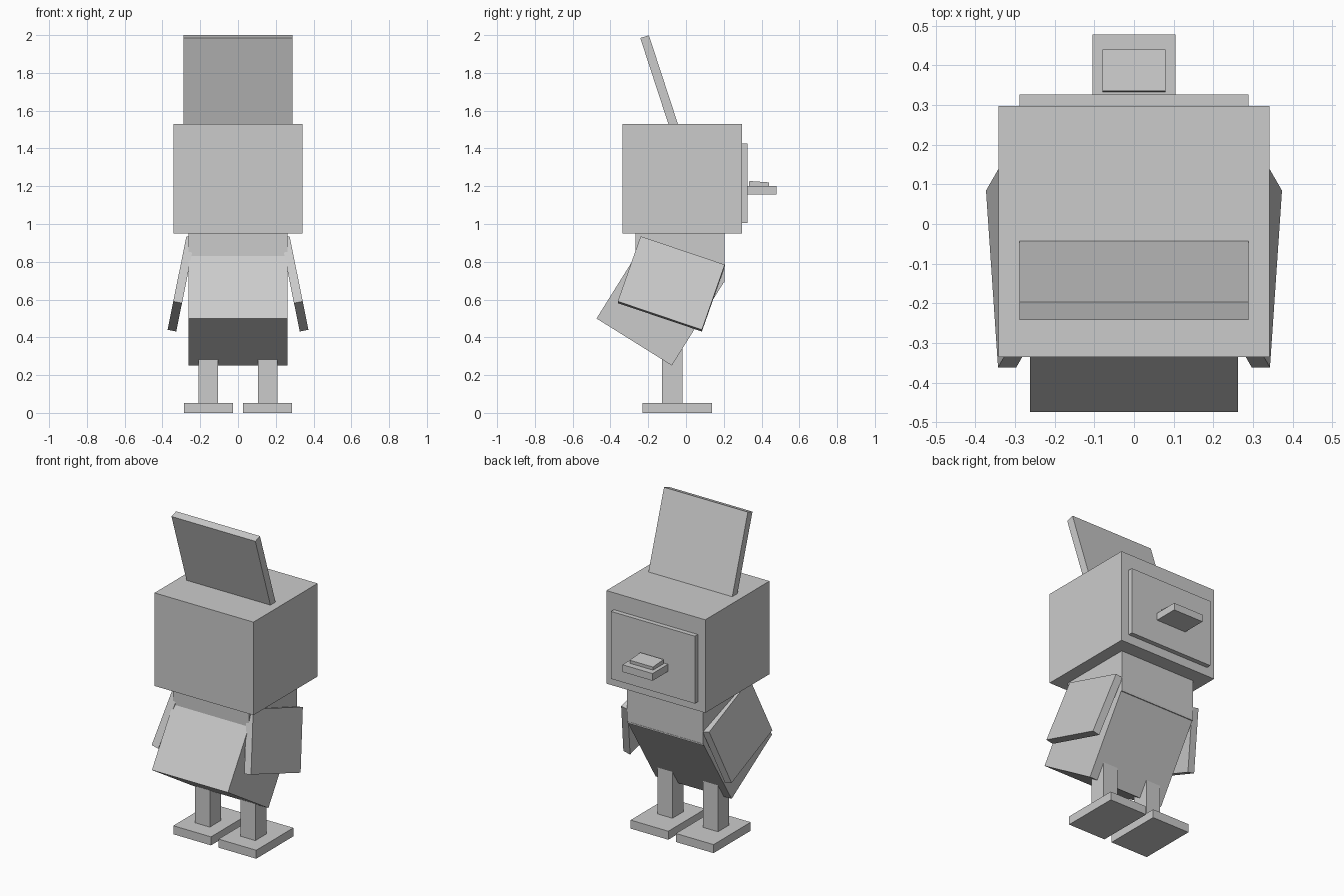
import bpy
from math import radians

cube = bpy.data.objects.get("Cube")
if cube:
    bpy.data.objects.remove(cube, do_unlink=True)

# Single flat colour
grey = bpy.data.materials.new("plain grey")
grey.use_nodes = True
COLOR = (0.6, 0.6, 0.6, 1)
grey.diffuse_color = COLOR
grey.node_tree.nodes["Principled BSDF"].inputs["Base Color"].default_value = COLOR


def box(name, center, size, tilt=0, lean=0):
    """Box of full size, tilted about x and leaned about y (degrees)."""
    bpy.ops.mesh.primitive_cube_add(
        size=1, location=center, rotation=(radians(tilt), radians(lean), 0))
    ob = bpy.context.object
    ob.name = name
    ob.scale = size
    ob.data.materials.append(grey)
    return ob


# Head with its slanted crest
box("head", (0, -0.019, 1.24), (0.682, 0.632, 0.58))
box("crest", (0, -0.14, 1.7495), (0.578, 0.048, 0.51), tilt=18.1)

# Face plate and beak
box("face_plate", (0, 0.306, 1.215), (0.578, 0.04, 0.42))
box("lower_beak", (0, 0.396, 1.178), (0.208, 0.164, 0.045))
box("upper_beak", (0, 0.386, 1.204), (0.16, 0.105, 0.04), tilt=-4)

# Torso: upright chest and tilted belly
box("chest", (0, -0.031, 0.825), (0.524, 0.472, 0.27))
box("belly", (0, -0.134, 0.60), (0.524, 0.47, 0.53), tilt=-32)

# Wings, legs and feet on both sides
for side, s in (("left", 1), ("right", -1)):
    box(side + "_wing", (s * 0.30, -0.078, 0.683), (0.047, 0.471, 0.372),
        tilt=-19, lean=-11.4 * s)
    box(side + "_leg", (s * 0.157, -0.072, 0.23), (0.102, 0.108, 0.36))
    box(side + "_foot", (s * 0.156, -0.046, 0.0265), (0.26, 0.366, 0.053))
